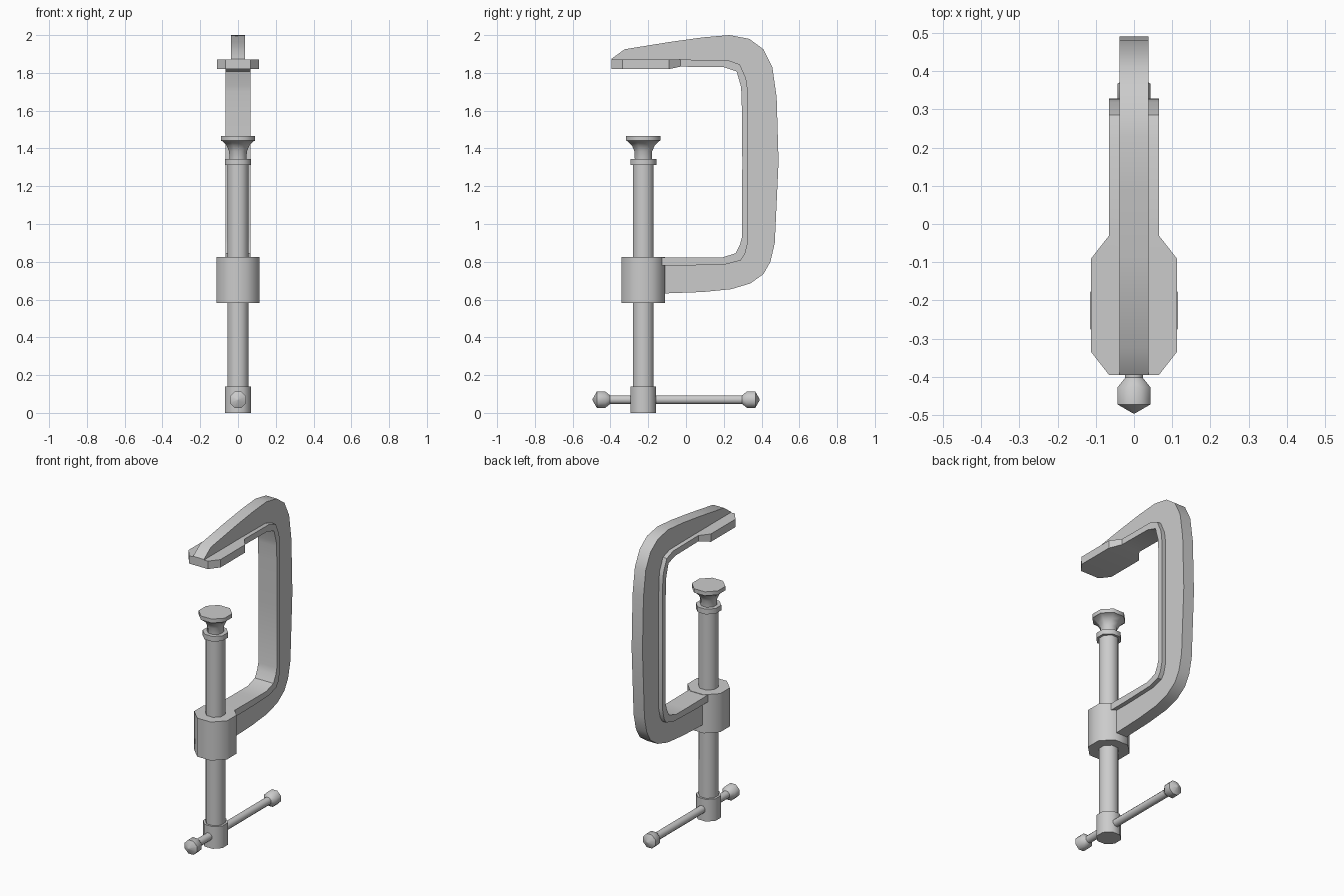
import bpy, bmesh, math
from mathutils import Vector

if "Cube" in bpy.data.objects:
    bpy.data.objects.remove(bpy.data.objects["Cube"])

SCREW_Y = -0.226
SIDES = 8


def finish(name, bm, angle):
    bmesh.ops.remove_doubles(bm, verts=bm.verts, dist=1e-5)
    bmesh.ops.recalc_face_normals(bm, faces=bm.faces)
    mesh = bpy.data.meshes.new(name)
    bm.to_mesh(mesh)
    bm.free()
    ob = bpy.data.objects.new(name, mesh)
    bpy.context.collection.objects.link(ob)
    bpy.ops.object.select_all(action='DESELECT')
    ob.select_set(True)
    bpy.context.view_layer.objects.active = ob
    bpy.ops.object.shade_smooth_by_angle(angle=math.radians(angle))
    return ob


def skin(bm, rings):
    # quads between successive closed rings, plus end caps
    rings = [[bm.verts.new(p) for p in ring] for ring in rings]
    n = len(rings[0])
    for a, b in zip(rings, rings[1:]):
        for i in range(n):
            j = (i + 1) % n
            bm.faces.new((a[i], a[j], b[j], b[i]))
    bm.faces.new(rings[0])
    bm.faces.new(rings[-1])


def lathe(name, profile, axis='Z', z=0.0):
    # profile: (flat-to-flat radius, position along the axis)
    rings = []
    for r, h in profile:
        r /= math.cos(math.pi / SIDES)
        ring = []
        for i in range(SIDES):
            t = 2 * math.pi * (i + 0.5) / SIDES
            c, s = r * math.cos(t), r * math.sin(t)
            ring.append(Vector((c, SCREW_Y + s, h)) if axis == 'Z' else Vector((c, h, z + s)))
        rings.append(ring)
    bm = bmesh.new()
    skin(bm, rings)
    return finish(name, bm, 50)


# C-shaped frame: T section (inner flange, outer rib) swept through stations
# each station: inner y,z / flange back y,z / rib outer y,z
stations = [
    (-.395, 1.82, -.395, 1.87, -.395, 1.874),
    (-.335, 1.82, -.335, 1.87, -.325, 1.925),
    (-.09, 1.82, -.09, 1.87, -.09, 1.963),
    (-.03, 1.833, -.03, 1.87, .09, 1.988),
    (.20, 1.83, .22, 1.868, .23, 2.0),
    (.268, 1.808, .285, 1.845, .335, 1.98),
    (.29, 1.73, .318, 1.77, .41, 1.925),
    (.293, 1.70, .325, 1.72, .457, 1.83),
    (.296, 1.60, .328, 1.60, .48, 1.67),
    (.298, 1.33, .328, 1.33, .49, 1.33),
    (.296, .93, .327, .90, .47, .90),
    (.285, .89, .312, .84, .447, .80),
    (.262, .845, .29, .808, .41, .735),
    (.19, .822, .215, .787, .34, .685),
    (.09, .822, .10, .783, .24, .655),
    (-.05, .823, 0, .78, .09, .64),
    (-.18, .824, -.18, .78, -.18, .63),
]
RIB = 0.038
rings = []
for i, (iy, iz, my, mz, oy, oz) in enumerate(stations):
    w = 0.112 if i in (1, 2) else 0.065      # broad pad at the upper jaw
    half = [(w, iy, iz), (w, my, mz), (RIB, my, mz), (RIB, oy, oz)]
    rings.append(half + [(-x, y, z) for x, y, z in reversed(half)])
bm = bmesh.new()
skin(bm, rings)
finish("frame", bm, 35)

# Threaded boss on the lower arm
lathe("screw_boss", [(.115, .582), (.115, .826)])

# Screw shaft, collar and swivel foot
lathe("screw_shaft", [(.055, .10), (.055, 1.33)])
lathe("screw_collar", [(.069, 1.312), (.069, 1.345)])
lathe("swivel_foot", [(.045, 1.34), (.047, 1.385), (.06, 1.415),
                      (.085, 1.44), (.091, 1.441), (.091, 1.466)])
lathe("screw_head", [(.068, 0), (.068, .14)])

# Sliding handle with a knob on each end
HANDLE_Z = 0.07
lathe("handle_bar", [(.023, -.42), (.023, .34)], 'Y', HANDLE_Z)
for name, tip, d in (("front_knob", -.495, 1), ("rear_knob", .39, -1)):
    prof = [(.003, 0), (.043, .023), (.043, .068), (.023, .093)]
    lathe(name, [(r, tip + d * h) for r, h in prof], 'Y', HANDLE_Z)
